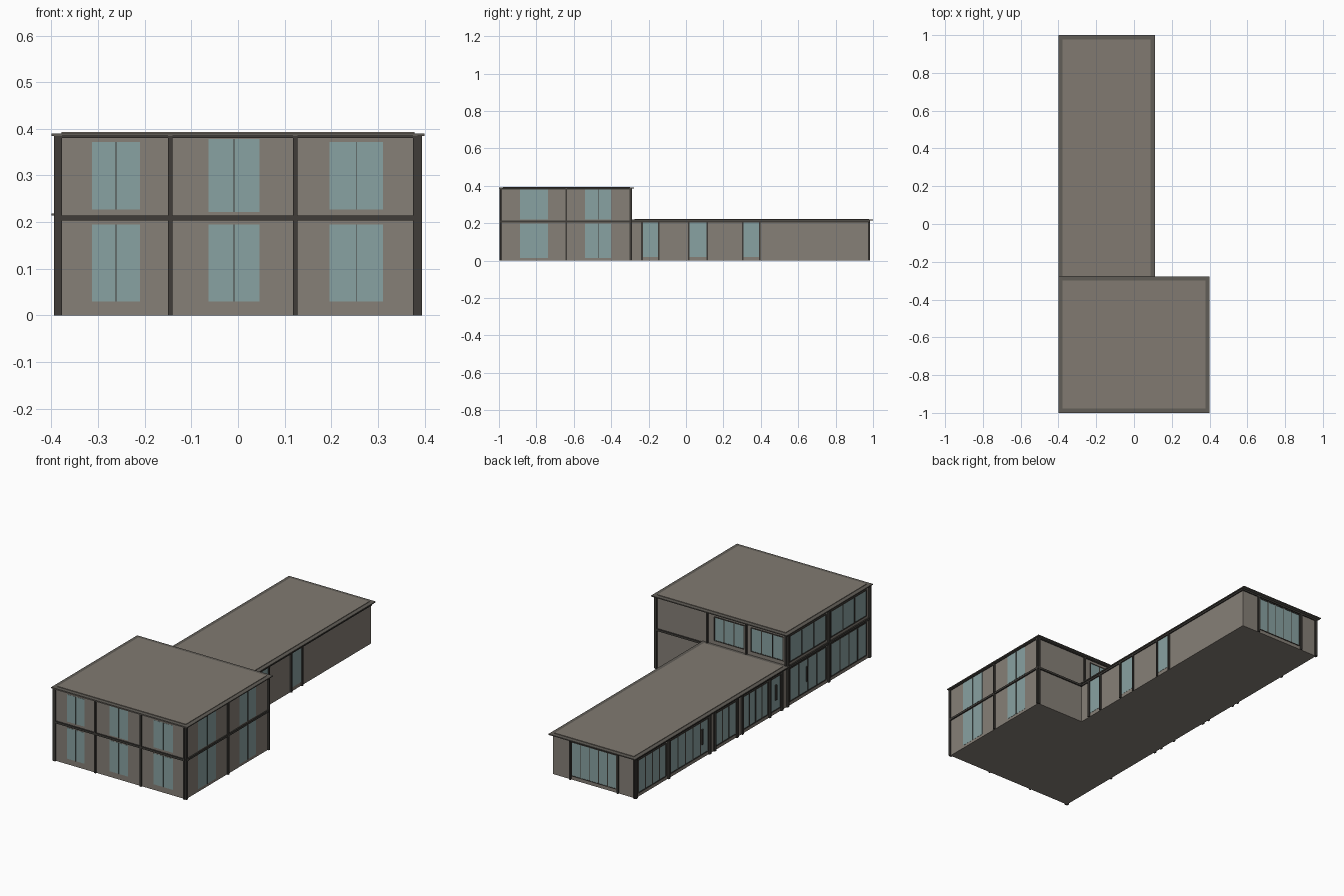
import bpy

if "Cube" in bpy.data.objects:
    bpy.data.objects.remove(bpy.data.objects["Cube"])


def material(name, col):
    m = bpy.data.materials.new(name)
    m.diffuse_color = (*col, 1)
    m.use_nodes = True
    m.node_tree.nodes["Principled BSDF"].inputs["Base Color"].default_value = m.diffuse_color
    return m


WALL = material("wall", (0.24, 0.215, 0.185))
ROOF = material("roof", (0.22, 0.195, 0.165))
TRIM = material("trim", (0.05, 0.046, 0.04))
EDGE = material("roof_edge", (0.12, 0.11, 0.095))
GLASS = material("glass", (0.25, 0.36, 0.36))


def box(name, x, y, z, mat):
    """Box from (min, max) pairs."""
    v = [(a, b, c) for a in x for b in y for c in z]
    f = [(0, 1, 3, 2), (4, 6, 7, 5), (0, 4, 5, 1), (2, 3, 7, 6), (0, 2, 6, 4), (1, 5, 7, 3)]
    me = bpy.data.meshes.new(name)
    me.from_pydata(v, [], f)
    me.materials.append(mat)
    ob = bpy.data.objects.new(name, me)
    bpy.context.collection.objects.link(ob)
    return ob


def on_wall(name, wall, u, z, depth, mat):
    """Thin box standing out from a wall = (axis, position, outward sign)."""
    axis, pos, sign = wall
    d = sorted((pos - sign * 0.003, pos + sign * depth))
    box(name, *((d, u) if axis == 'x' else (u, d)), z, mat)


def post(wall, u, z, w=0.01):
    on_wall("post", wall, (u - w / 2, u + w / 2), z, 0.008, TRIM)


def window(wall, u0, u1, z0, z1, panes=2, bar=0.002, frame=False):
    on_wall("window_glass", wall, (u0, u1), (z0, z1), 0.001, GLASS)
    for i in range(0 if frame else 1, panes + (1 if frame else 0)):
        u = u0 + (u1 - u0) * i / panes
        on_wall("mullion", wall, (u - bar / 2, u + bar / 2), (z0, z1), 0.003, TRIM)
    if frame:
        for z in (z0, z1):
            on_wall("window_rail", wall, (u0, u1), (z - bar / 2, z + bar / 2), 0.003, TRIM)


def roof(name, x, y, z):
    box(name + "_edge", x, y, (z - 0.008, z - 0.003), EDGE)
    box(name + "_deck", (x[0] + 0.022, x[1] - 0.022), (y[0] + 0.022, y[1] - 0.022),
        (z - 0.004, z), ROOF)


# Main volumes
box("front_block", (-0.386, 0.386), (-0.99, -0.297), (0, 0.386), WALL)
box("rear_wing", (-0.386, 0.098), (-0.30, 0.977), (0, 0.214), WALL)
roof("front_block_roof", (-0.4, 0.4), (-1, -0.277), 0.393)
roof("rear_wing_roof", (-0.4, 0.11), (-0.297, 1), 0.222)

FRONT, BACK = ('y', -0.99, -1), ('y', -0.297, 1)
RIGHT, LEFT = ('x', 0.386, 1), ('x', -0.386, -1)
WING_RIGHT, WING_END = ('x', 0.098, 1), ('y', 0.977, 1)
FULL, LOW, HIGH = (0, 0.386), (0, 0.205), (0.21, 0.386)

# Storey bands and bands under the eaves
for wall, u in ((FRONT, (-0.392, 0.392)), (BACK, (-0.392, 0.392)),
                (RIGHT, (-0.996, -0.291)), (LEFT, (-0.996, -0.291))):
    on_wall("storey_band", wall, u, (0.203, 0.214), 0.007, TRIM)
    on_wall("eaves_band", wall, u, (0.380, 0.386), 0.005, TRIM)
for wall, u in ((WING_RIGHT, (-0.297, 0.98)), (WING_END, (-0.39, 0.1)), (LEFT, (-0.297, 0.98))):
    on_wall("wing_eaves_band", wall, u, (0.205, 0.214), 0.006, TRIM)

# Front face: three bays, two storeys
for x in (-0.382, -0.145, 0.123, 0.380):
    post(FRONT, x, FULL)
for u0, u1, hz in ((-0.313, -0.21, (0.227, 0.372)), (-0.063, 0.046, (0.222, 0.378)),
                   (0.196, 0.311, (0.227, 0.372))):
    window(FRONT, u0, u1, 0.03, 0.195)
    window(FRONT, u0, u1, *hz)

# Right face of the front block
for y in (-0.99, -0.64, -0.298):
    post(RIGHT, y, FULL)
for u0, u1 in ((-0.888, -0.738), (-0.54, -0.40)):
    window(RIGHT, u0, u1, 0.015, 0.2)
    window(RIGHT, u0, u1, 0.22, 0.38)

# Left face of the front block
for y in (-0.99, -0.645, -0.30):
    post(LEFT, y, FULL, 0.014)
for u0, u1 in ((-0.965, -0.665), (-0.625, -0.32)):
    window(LEFT, u0, u1, 0.02, 0.195, 4, 0.006, True)
    window(LEFT, u0, u1, 0.23, 0.368, 3, 0.006, True)

# Back face of the front block, above the wing
for x in (0.08, -0.15, -0.382):
    post(BACK, x, HIGH)
for u0, u1 in ((-0.365, -0.175), (-0.135, 0.04)):
    window(BACK, u0, u1, 0.24, 0.365, 3, 0.005, True)
post(BACK, 0.382, FULL)

# Right face of the wing: three narrow framed windows
for u0, u1 in ((-0.235, -0.145), (0.014, 0.114), (0.303, 0.395)):
    window(WING_RIGHT, u0, u1, 0.02, 0.203, 1)
    for u in (u0, u1):
        post(WING_RIGHT, u, LOW, 0.009)

# Left face of the wing: glazed bays between posts
for y in (0.975, 0.70, 0.355, 0.315, 0.125, 0.08, -0.15, -0.25):
    post(LEFT, y, LOW, 0.014)
for u0, u1, n in ((0.72, 0.955, 4), (0.37, 0.685, 5), (0.135, 0.305, 3),
                  (-0.135, 0.07, 4), (-0.24, -0.16, 1)):
    window(LEFT, u0, u1, 0.02, 0.195, n, 0.006, True)

# Door pull bars
for y in (0.42, -0.20, -0.46):
    on_wall("door_handle", LEFT, (y - 0.005, y + 0.005), (0.075, 0.155), 0.008, TRIM)

# End face of the wing
for x in (-0.382, -0.285, -0.005):
    post(WING_END, x, LOW)
window(WING_END, -0.277, -0.013, 0.02, 0.2, 5, 0.004, True)
